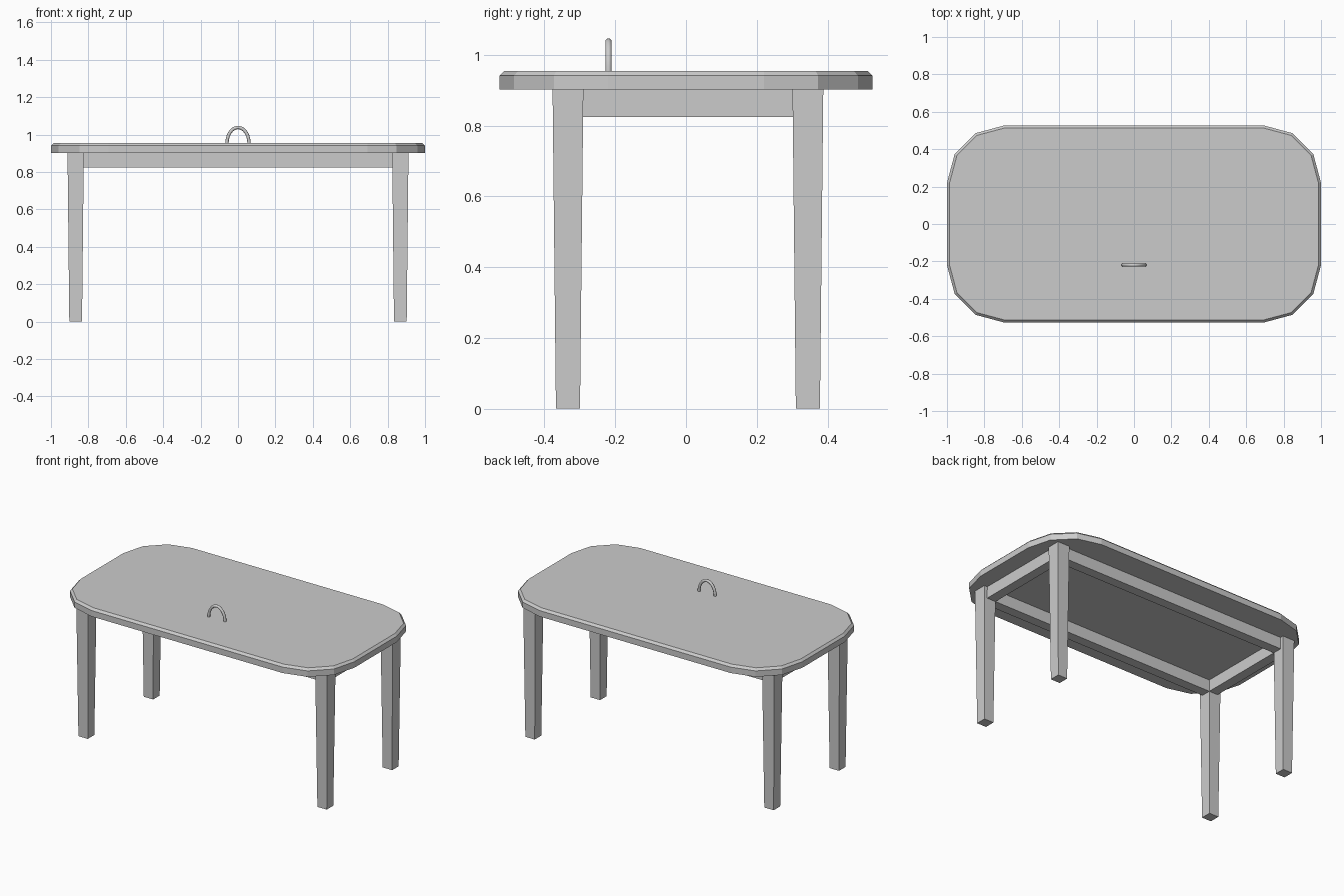
import bpy, bmesh, math

if "Cube" in bpy.data.objects:
    bpy.data.objects.remove(bpy.data.objects["Cube"])


def mesh_object(name, bm):
    bmesh.ops.recalc_face_normals(bm, faces=bm.faces[:])
    me = bpy.data.meshes.new(name)
    bm.to_mesh(me)
    bm.free()
    ob = bpy.data.objects.new(name, me)
    bpy.context.collection.objects.link(ob)
    return ob


def loft(name, rings):
    """Closed solid through a stack of rings with equal point counts."""
    bm = bmesh.new()
    loops = [[bm.verts.new(p) for p in ring] for ring in rings]
    n = len(loops[0])
    for a, b in zip(loops, loops[1:]):
        for i in range(n):
            j = (i + 1) % n
            bm.faces.new((a[i], a[j], b[j], b[i]))
    bm.faces.new(loops[0][::-1])
    bm.faces.new(loops[-1])
    return mesh_object(name, bm)


def rounded_ring(inset, z, hx=1.0, hy=0.527, r=0.307, seg=3):
    pts = []
    for k, (sx, sy) in enumerate([(1, 1), (-1, 1), (-1, -1), (1, -1)]):
        for i in range(seg + 1):
            a = math.radians(90 * k + 90 * i / seg)
            pts.append((sx * (hx - r) + (r - inset) * math.cos(a),
                        sy * (hy - r) + (r - inset) * math.sin(a), z))
    return pts


def rect_ring(cx, cy, hx, hy, z):
    return [(cx + sx * hx, cy + sy * hy, z)
            for sx, sy in [(1, 1), (-1, 1), (-1, -1), (1, -1)]]


# Tabletop with faceted corners and a chamfered upper edge
loft("tabletop", [rounded_ring(0, 0.902), rounded_ring(0, 0.941),
                  rounded_ring(0.014, 0.955)])

# Tapered legs
LX, LY, OY = 0.868, 0.339, 0.0055
for sx, side in ((-1, "left"), (1, "right")):
    for sy, end in ((-1, "front"), (1, "back")):
        cx, cy = sx * LX, sy * LY + OY
        loft(f"{end}_{side}_leg", [rect_ring(cx, cy, 0.034, 0.034, 0),
                                   rect_ring(cx, cy, 0.0435, 0.0435, 0.903)])

# Apron rails between the legs
RAIL, SHIFT, Z0, Z1 = 0.032, 0.011, 0.825, 0.903
for s, end in ((-1, "front"), (1, "back")):
    cy = s * (LY - SHIFT) + OY
    loft(f"{end}_apron", [rect_ring(0, cy, LX - 0.04, RAIL, z) for z in (Z0, Z1)])
for s, side in ((-1, "left"), (1, "right")):
    cx = s * (LX - SHIFT)
    loft(f"{side}_apron", [rect_ring(cx, OY, RAIL, LY - 0.04, z) for z in (Z0, Z1)])

# Small arched handle standing on the top
rings, steps, sides, rad = [], 20, 10, 0.009
for i in range(steps + 1):
    t = math.pi * i / steps
    px, pz = 0.059 * math.cos(t), 0.953 + 0.085 * math.sin(t)
    nx, nz = 0.085 * math.cos(t), 0.059 * math.sin(t)
    ln = math.hypot(nx, nz)
    nx, nz = nx / ln, nz / ln
    ring = []
    for k in range(sides):
        a = 2 * math.pi * k / sides
        c, s = rad * math.cos(a), rad * math.sin(a)
        ring.append((px + nx * c, -0.219 + s, pz + nz * c))
    rings.append(ring)
handle = loft("arched_handle", rings)
bpy.context.view_layer.objects.active = handle
handle.select_set(True)
bpy.ops.object.shade_smooth_by_angle(angle=math.radians(40))
